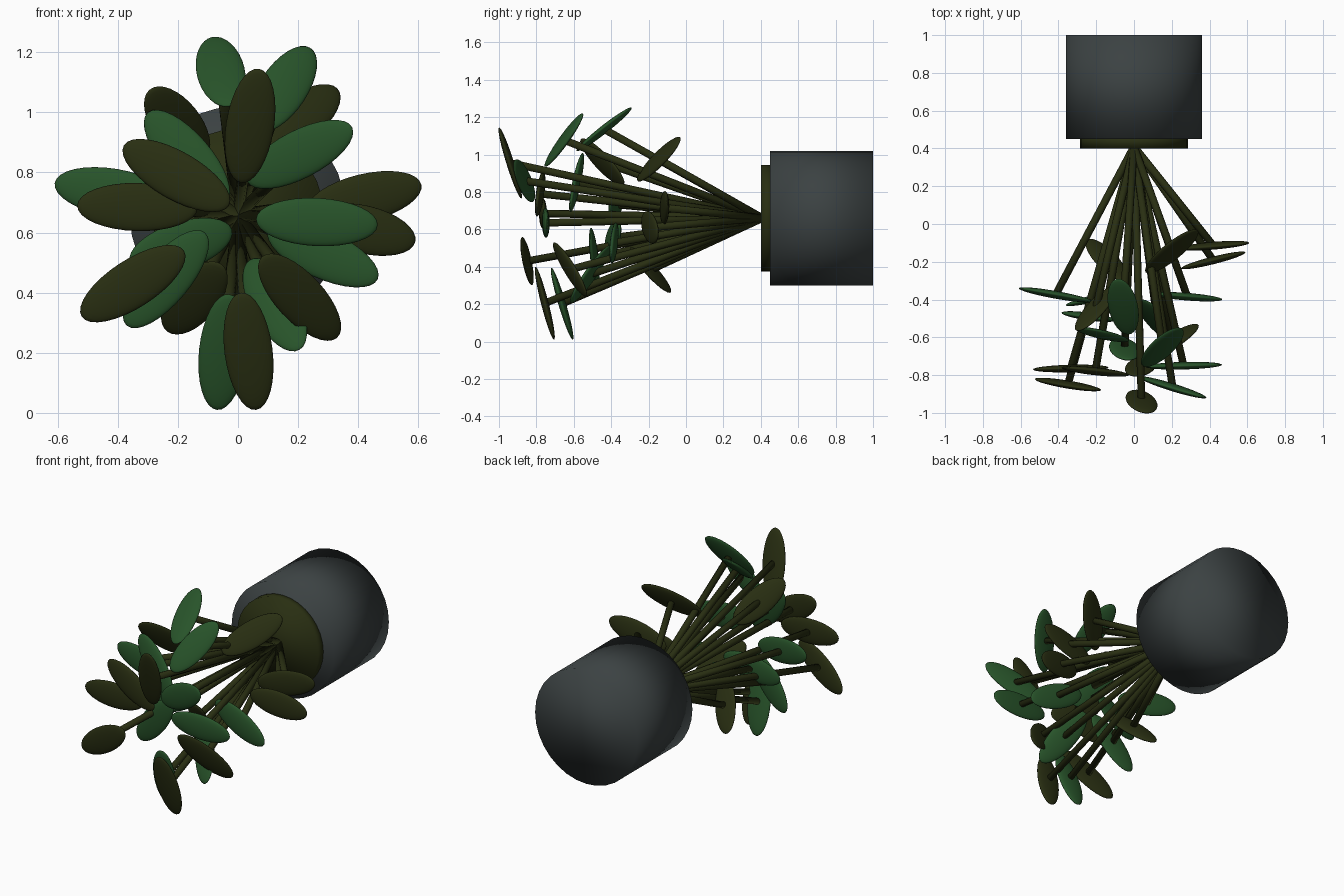
import bpy, bmesh, math
from mathutils import Vector, Matrix

if "Cube" in bpy.data.objects:
    bpy.data.objects.remove(bpy.data.objects["Cube"])


def material(name, rgb):
    m = bpy.data.materials.new(name)
    m.diffuse_color = (*rgb, 1)
    m.use_nodes = True
    m.node_tree.nodes["Principled BSDF"].inputs["Base Color"].default_value = m.diffuse_color
    return m


GREEN = material("leaf green", (0.021, 0.088, 0.023))
OLIVE = material("dark olive", (0.022, 0.028, 0.006))
GREY = material("slate grey", (0.044, 0.054, 0.055))


def finish(name, bm, mat):
    for f in bm.faces:
        f.smooth = True
    me = bpy.data.meshes.new(name)
    bm.to_mesh(me)
    bm.free()
    me.materials.append(mat)
    ob = bpy.data.objects.new(name, me)
    bpy.context.collection.objects.link(ob)
    return ob


def rod(name, a, b, r, mat, sides):
    """Capped cylinder from a to b."""
    a, b = Vector(a), Vector(b)
    d = b - a
    bm = bmesh.new()
    rot = d.to_track_quat('Z', 'Y').to_matrix().to_4x4()
    bmesh.ops.create_cone(bm, cap_ends=True, segments=sides, radius1=r, radius2=r,
                          depth=d.length, matrix=Matrix.Translation((a + b) / 2) @ rot)
    return finish(name, bm, mat)


def leaf(name, tip, inner, stem_dir, mat):
    """Flat ellipsoid between two ends, facing along its stem."""
    tip, inner = Vector(tip), Vector(inner)
    axis = (tip - inner).normalized()
    normal = (stem_dir - axis * stem_dir.dot(axis)).normalized()
    side = normal.cross(axis)
    m = Matrix((axis * (tip - inner).length / 2, side * 0.08, normal * 0.02)).transposed().to_4x4()
    bm = bmesh.new()
    bmesh.ops.create_uvsphere(bm, u_segments=32, v_segments=16, radius=1,
                              matrix=Matrix.Translation((tip + inner) / 2) @ m)
    return finish(name, bm, mat)


# Pot lying on its side, and its soil
rod("pot", (0, 0.45, 0.66), (0, 1, 0.66), 0.36, GREY, 32)
rod("soil", (0, 0.40, 0.66), (0, 0.47, 0.66), 0.285, OLIVE, 32)

# Leaf ends: outer tip, inner end
green_leaves = [
    ((-0.085, -0.29, 1.25), (-0.03, -0.585, 1.02)),
    ((0.24, -0.55, 1.215), (0.06, -0.755, 0.94)),
    ((0.38, -0.92, 0.95), (0.03, -0.81, 0.77)),
    ((-0.30, -0.55, 1.0), (-0.04, -0.62, 0.70)),
    ((-0.61, -0.34, 0.765), (-0.22, -0.41, 0.70)),
    ((-0.36, -0.43, 0.50), (-0.02, -0.35, 0.61)),
    ((-0.37, -0.47, 0.29), (-0.11, -0.51, 0.60)),
    ((-0.07, -0.605, 0.01), (-0.03, -0.72, 0.395)),
    ((0.205, -0.62, 0.21), (0.04, -0.40, 0.51)),
    ((0.465, -0.40, 0.445), (0.10, -0.37, 0.61)),
    ((0.465, -0.745, 0.625), (0.06, -0.755, 0.645)),
]
olive_leaves = [
    ((0.07, -1.0, 1.145), (0.01, -0.88, 0.765)),
    ((0.33, -0.03, 1.08), (0.07, -0.26, 0.87)),
    ((-0.295, -0.565, 1.075), (-0.11, -0.33, 0.845)),
    ((-0.38, -0.76, 0.89), (-0.03, -0.80, 0.69)),
    ((-0.535, -0.77, 0.69), (-0.135, -0.76, 0.68)),
    ((-0.52, -0.82, 0.32), (-0.18, -0.88, 0.54)),
    ((-0.235, -0.08, 0.27), (-0.055, -0.30, 0.495)),
    ((0.06, -0.705, 0.01), (0.01, -0.805, 0.40)),
    ((0.33, -0.53, 0.25), (0.08, -0.71, 0.52)),
    ((0.61, -0.10, 0.76), (0.23, -0.13, 0.67)),
    ((0.59, -0.15, 0.57), (0.25, -0.235, 0.65)),
]

# One stem per leaf, all fanning out of the soil centre
root = Vector((0, 0.41, 0.66))
for label, leaves, mat in (("green", green_leaves, GREEN), ("olive", olive_leaves, OLIVE)):
    for i, (tip, inner) in enumerate(leaves, 1):
        centre = (Vector(tip) + Vector(inner)) / 2
        leaf(f"{label}_leaf_{i}", tip, inner, (centre - root).normalized(), mat)
        rod(f"{label}_stem_{i}", root, centre, 0.02, OLIVE, 12)
